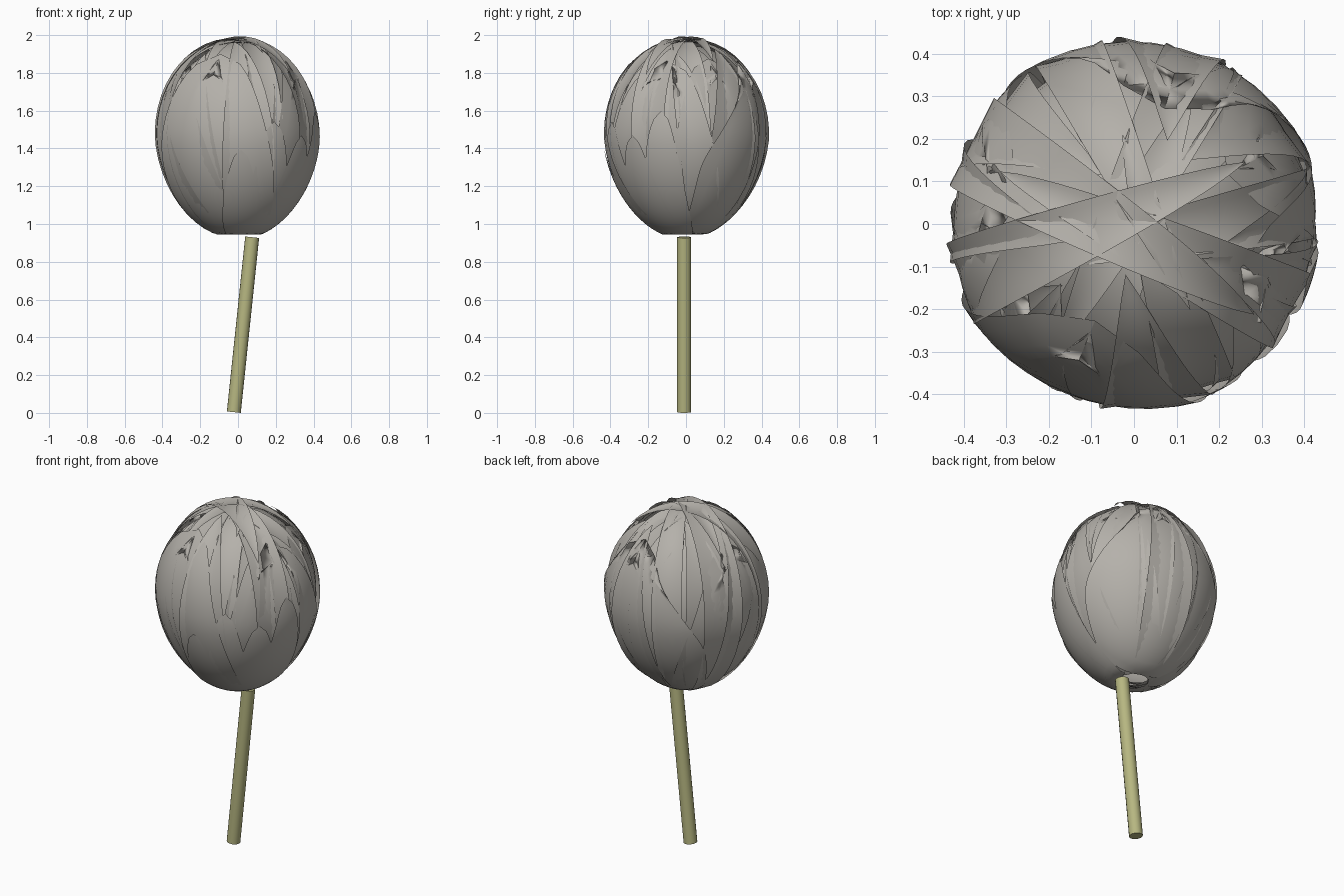
import bpy, math, random
from mathutils import Vector

if "Cube" in bpy.data.objects:
    bpy.data.objects.remove(bpy.data.objects["Cube"])
random.seed(4)

def material(name, rgb):
    m = bpy.data.materials.new(name)
    m.diffuse_color = (*rgb, 1)
    m.use_nodes = True
    m.node_tree.nodes["Principled BSDF"].inputs["Base Color"].default_value = m.diffuse_color
    return m

petal_grey = material("petal grey", (0.46, 0.44, 0.405))
stem_green = material("stem green", (0.47, 0.47, 0.22))

def egg(d, s):
    """Push a unit direction out onto the egg shaped bud, s = layer scale."""
    w = 1.0 + (0.09 * d.z if d.z < 0 else 0.03 * d.z)
    return Vector((0.437 * w * s * d.x, 0.437 * w * s * d.y, 1.45 + 0.535 * s * d.z))

def petal(name, azimuth, end, half, layer, tip=0.6, flare=0.02, lean=0, lobes=0, rows=20, cols=12, lift=0.012):
    """Strip of the bud's skin: climbs from the base to polar angle 'end'."""
    az, verts, faces = math.radians(azimuth), [], []
    for i in range(rows + 1):
        v = i / rows
        width = math.radians(half) * max(0.0, math.sin(math.pi * (0.07 + 0.93 * v) ** 0.85)) ** tip
        side = math.radians(lean) * v * v
        for j in range(cols + 1):
            u = 2 * j / cols - 1
            # lobes cut notches into the upper rim
            notch = 1 - 0.13 * v * v * (0.5 - 0.5 * math.cos(math.pi * lobes * u))
            phi = math.radians(11 + (end - 11) * v * notch)
            lat = u * width + side
            x, y, z = math.sin(phi) * math.cos(lat), math.sin(lat), -math.cos(phi) * math.cos(lat)
            d = Vector((x * math.cos(az) - y * math.sin(az), x * math.sin(az) + y * math.cos(az), z))
            s = layer + flare * (u * u - 0.3) * math.sin(math.pi * v) + lift * v ** 3
            p = egg(d, s)
            p.z = min(max(p.z, 0.945), 2.0)
            verts.append(p)
    n = cols + 1
    for i in range(rows):
        for j in range(cols):
            a = i * n + j
            faces.append((a, a + 1, a + n + 1, a + n))
    me = bpy.data.meshes.new(name)
    me.from_pydata(verts, [], faces)
    me.materials.append(petal_grey)
    for p in me.polygons:
        p.use_smooth = True
    ob = bpy.data.objects.new(name, me)
    bpy.context.collection.objects.link(ob)

# large outer petals: azimuth, end angle, half width, layer, lobes
for k, (a, e, h, l, n) in enumerate([(75, 141, 60, 0.985, 3), (172, 140, 48, 0.975, 4), (-112, 147, 46, 0.99, 2),
                                     (-22, 142, 44, 0.97, 4), (28, 145, 38, 0.96, 2), (-150, 138, 40, 0.96, 3)]):
    petal(f"outer_petal_{k}", a, e, h, l, 0.5, 0.04, 0, n)

# short petals hugging the lower front right
for k, (a, e, h) in enumerate([(-88, 84, 13), (-64, 100, 15), (-40, 92, 15), (-18, 106, 15)]):
    petal(f"short_petal_{k}", a, e, h, 0.995, 0.5, 0.0)

# pointed middle petals standing around the shoulder
for k in range(11):
    petal(f"middle_petal_{k}", 10 + k * 360 / 11 + random.uniform(-8, 8), random.uniform(148, 168),
          random.uniform(15, 22), 0.94 + 0.015 * (k % 3), 0.9, 0.05, random.uniform(-12, 12), 0, 20, 8, 0.03)

# long petals folding over the crown: azimuth, end angle, half width, lean
for k, (a, e, h, b) in enumerate([(-114, 231, 14, 0), (66, 232, 13, 6), (-28, 229, 13, -5), (152, 231, 15, 7),
                                  (8, 226, 11, -8), (-70, 208, 12, 6), (112, 212, 11, -6), (200, 221, 13, -6)]):
    petal(f"crown_petal_{k}", a, e, h, 0.95 + 0.012 * (k % 4), 0.85, 0.04, b, 0, 28, 8, 0.03)

# closed inner layers
for k in range(6):
    petal(f"inner_petal_{k}", 15 + k * 60, 178, 40, 0.90 + 0.02 * (k % 2), 0.6)

# stem: tilted tube
low, high = Vector((-0.022, -0.01, 0.004)), Vector((0.075, -0.01, 0.93))
axis = high - low
bpy.ops.mesh.primitive_cylinder_add(vertices=16, radius=0.037, depth=axis.length, location=(low + high) / 2)
stem = bpy.context.object
stem.name = "stem"
stem.rotation_euler = axis.to_track_quat('Z', 'Y').to_euler()
stem.data.materials.append(stem_green)
bpy.ops.object.shade_smooth_by_angle(angle=math.radians(40))
